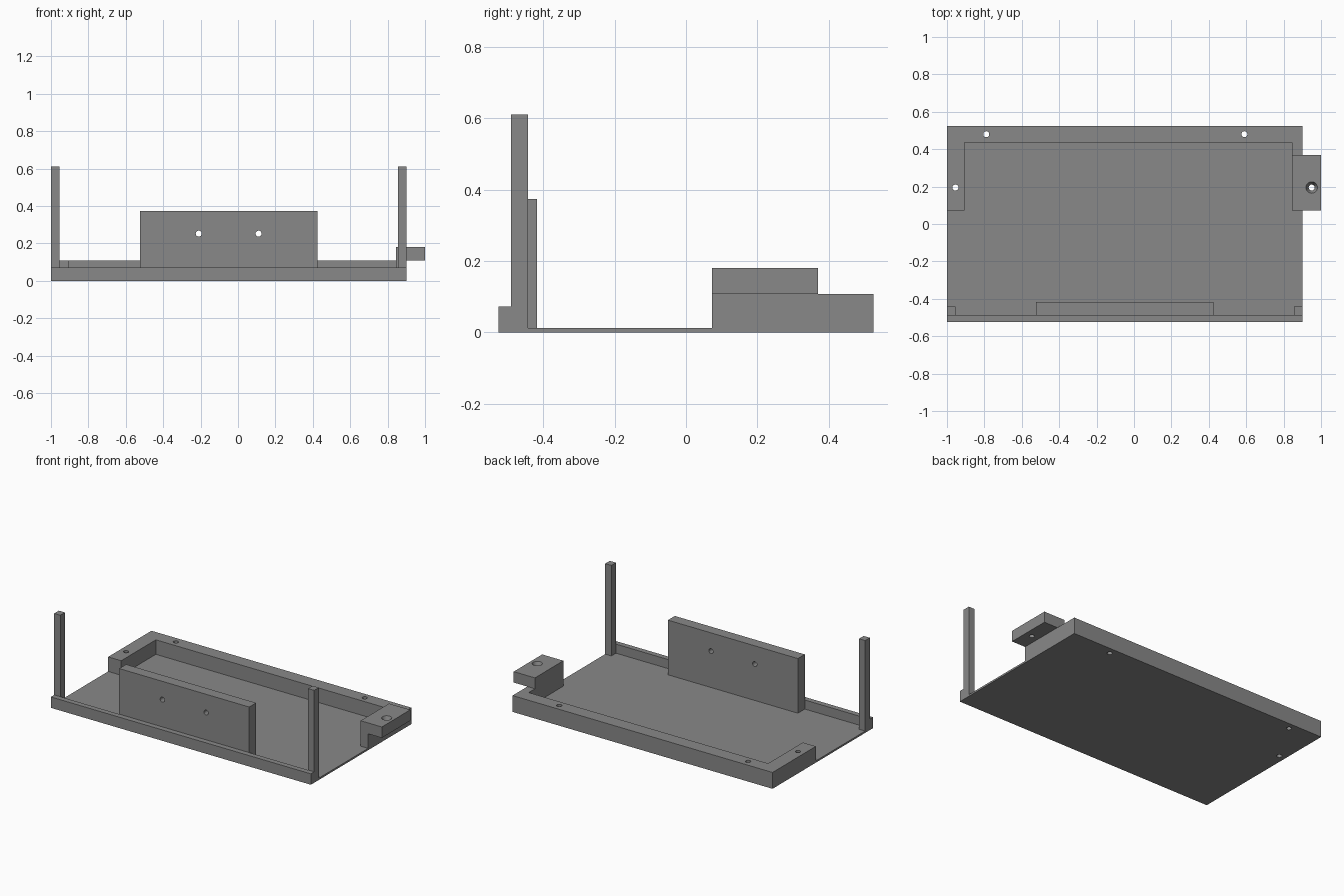
import bpy, bmesh
from mathutils import Matrix, Vector

if "Cube" in bpy.data.objects:
    bpy.data.objects.remove(bpy.data.objects["Cube"])

grey = bpy.data.materials.new("mid grey")
grey.diffuse_color = (0.25, 0.25, 0.25, 1)
grey.use_nodes = True
grey.node_tree.nodes["Principled BSDF"].inputs["Base Color"].default_value = grey.diffuse_color


def finish(name, bm):
    bmesh.ops.recalc_face_normals(bm, faces=bm.faces)
    mesh = bpy.data.meshes.new(name)
    bm.to_mesh(mesh)
    bm.free()
    mesh.materials.append(grey)
    obj = bpy.data.objects.new(name, mesh)
    bpy.context.collection.objects.link(obj)
    return obj


def prism(name, points, depth):
    """Extrude a closed outline of 3D points along a vector."""
    bm = bmesh.new()
    face = bm.faces.new([bm.verts.new(p) for p in points])
    new = bmesh.ops.extrude_face_region(bm, geom=[face])["geom"]
    verts = [v for v in new if isinstance(v, bmesh.types.BMVert)]
    bmesh.ops.translate(bm, verts=verts, vec=Vector(depth))
    return finish(name, bm)


def box(name, x0, x1, y0, y1, z0, z1):
    return prism(name, [(x0, y0, z0), (x1, y0, z0), (x1, y1, z0), (x0, y1, z0)],
                 (0, 0, z1 - z0))


def drill(name, center, length, r1, r2=None, axis="Z"):
    """Hidden cutter; r1 is the lower radius, r2 the upper one."""
    bm = bmesh.new()
    bmesh.ops.create_cone(bm, cap_ends=True, segments=24, radius1=r1,
                          radius2=r2 or r1, depth=length)
    turn = Matrix.Rotation(1.5707963, 4, "X") if axis == "Y" else Matrix()
    bm.transform(Matrix.Translation(center) @ turn)
    obj = finish(name, bm)
    obj.hide_render = True
    return obj


def combine(target, tools, operation):
    """Apply boolean tools to the target, then remove them."""
    for tool in tools:
        mod = target.modifiers.new("cut", "BOOLEAN")
        mod.operation, mod.solver, mod.object = operation, "EXACT", tool
        bpy.context.view_layer.objects.active = target
        bpy.ops.object.modifier_apply(modifier=mod.name)
        bpy.data.objects.remove(tool)


# Tray: side profile with front lip, thin floor and rear rail
yz = [(-0.525, 0), (0.525, 0), (0.525, 0.108), (0.435, 0.108),
      (0.435, 0.012), (-0.49, 0.012), (-0.49, 0.072), (-0.525, 0.072)]
tray = prism("tray", [(-1, y, z) for y, z in yz], (1.9, 0, 0))

# Side rails joined to the tray
combine(tray, [box("left_rail", -1, -0.905, 0.073, 0.5, 0.004, 0.108),
               box("right_rail", 0.845, 0.9, 0.073, 0.5, 0.004, 0.108)], "UNION")

# Screw holes through the rails
combine(tray, [drill("rail_hole", (x, y, 0.05), 0.3, 0.016)
               for x, y in ((-0.79, 0.48), (0.59, 0.48), (-0.955, 0.195))], "DIFFERENCE")

# Overhanging arm with a countersunk hole
arm = box("overhang_arm", 0.845, 1, 0.073, 0.37, 0.108, 0.18)
combine(arm, [drill("arm_hole", (0.95, 0.195, 0.15), 0.2, 0.016),
              drill("countersink", (0.95, 0.195, 0.165), 0.04, 0.016, 0.033)], "DIFFERENCE")

# Upright panel with two holes
panel = box("upright_panel", -0.525, 0.425, -0.49, -0.418, 0.012, 0.373)
combine(panel, [drill("panel_hole", (x, -0.45, 0.252), 0.3, 0.016, axis="Y")
                for x in (-0.21, 0.11)], "DIFFERENCE")

# Front corner posts
for side, x in (("left", -1), ("right", 0.855)):
    box(side + "_post", x, x + 0.045, -0.49, -0.442, 0.012, 0.61)
